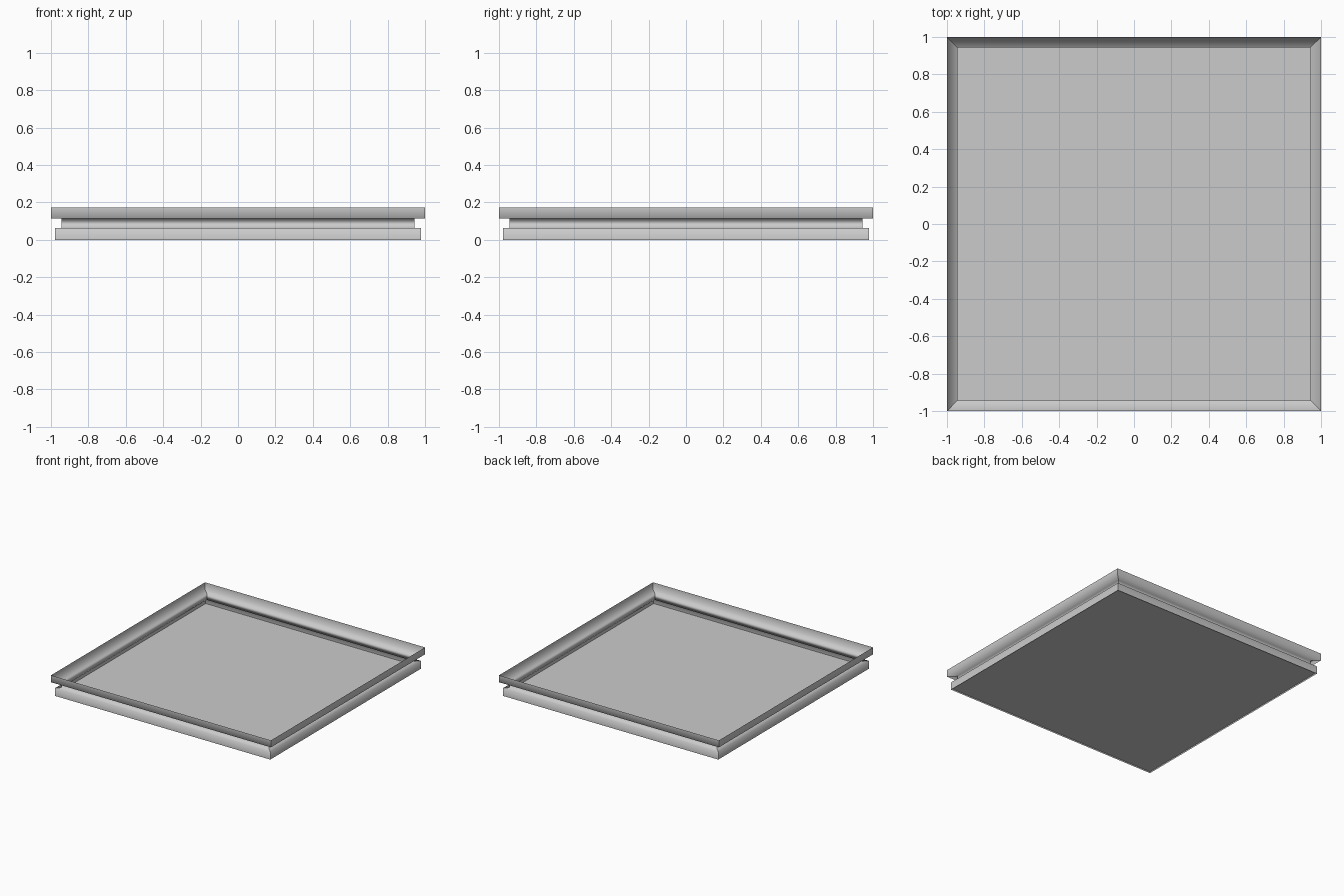
import bpy
import bmesh

if "Cube" in bpy.data.objects:
    bpy.data.objects.remove(bpy.data.objects["Cube"])

# Stepped wall profile: (half width, height), swept around a square
PROFILE = [(0.978, 0.0), (0.978, 0.064), (0.943, 0.064),
           (0.943, 0.115), (1.0, 0.115), (1.0, 0.172)]
CORNERS = [(-1, -1), (1, -1), (1, 1), (-1, 1)]


def make_object(name, bm):
    mesh = bpy.data.meshes.new(name)
    bm.to_mesh(mesh)
    bm.free()
    obj = bpy.data.objects.new(name, mesh)
    bpy.context.collection.objects.link(obj)
    return obj


# Thin stepped frame, open at the top, with softly shaded steps and crisp mitres
bm = bmesh.new()
rings = [[bm.verts.new((cx * r, cy * r, z)) for cx, cy in CORNERS]
         for r, z in PROFILE]
for low, high in zip(rings, rings[1:]):
    for i in range(4):
        j = (i + 1) % 4
        face = bm.faces.new((low[i], low[j], high[j], high[i]))
        face.smooth = True
    for a, b in zip(low, high):
        bm.edges.get((a, b)).smooth = False
make_object("stepped_frame", bm)

# Floor panel, set just inside the foot of the frame
bm = bmesh.new()
bm.faces.new([bm.verts.new((cx * 0.978, cy * 0.978, 0.012)) for cx, cy in CORNERS])
make_object("floor_panel", bm)
